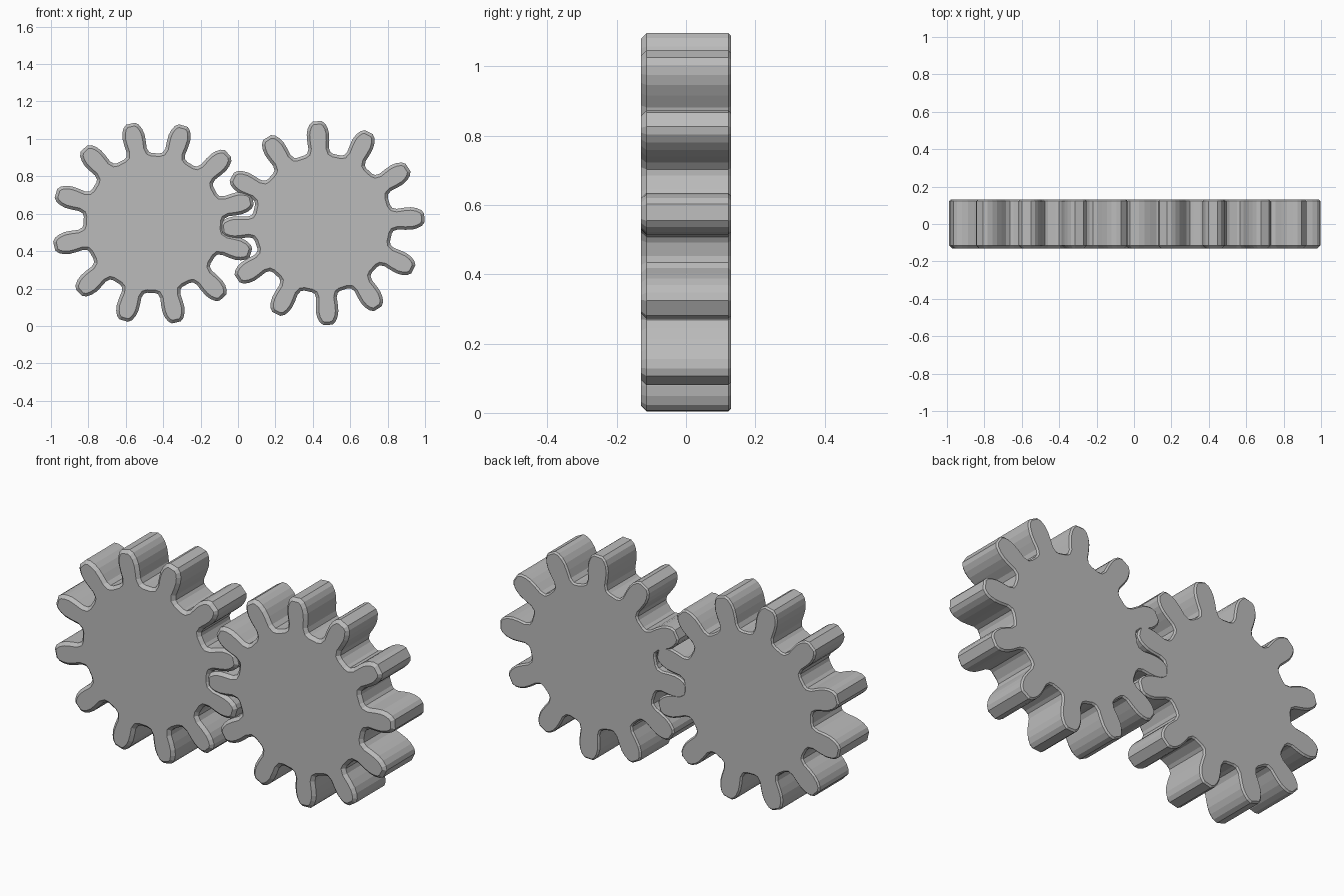
import bpy
import bmesh
from math import sin, cos, radians, pi

if "Cube" in bpy.data.objects:
    bpy.data.objects.remove(bpy.data.objects["Cube"])

TEETH = 12
HALF_DEPTH = 0.13
CENTRE_Z = 0.55

# Half outline of one tooth: (radius along tooth, half width), root to tip
FLANK = [(0.366, 0.077), (0.376, 0.062), (0.40, 0.055), (0.44, 0.059),
         (0.475, 0.060), (0.505, 0.054), (0.53, 0.042), (0.545, 0.024)]
TOOTH = [(r, -w) for r, w in FLANK] + [(r, w) for r, w in reversed(FLANK)]

# Single grey metal
grey = bpy.data.materials.new("grey metal")
grey.use_nodes = True
grey.diffuse_color = (0.5, 0.5, 0.5, 1)
grey.node_tree.nodes["Principled BSDF"].inputs["Base Color"].default_value = (0.5, 0.5, 0.5, 1)


def make_gear(name, x, phase):
    bm = bmesh.new()
    ring = []
    for i in range(TEETH):
        a = radians(phase) + i * 2 * pi / TEETH
        for r, w in TOOTH:
            ring.append(bm.verts.new((r * cos(a) - w * sin(a), -HALF_DEPTH,
                                      r * sin(a) + w * cos(a))))
    front = bm.faces.new(ring)

    # Extrude the outline through to the back
    result = bmesh.ops.extrude_face_region(bm, geom=[front], use_keep_orig=True)
    back_verts = [g for g in result["geom"] if isinstance(g, bmesh.types.BMVert)]
    bmesh.ops.translate(bm, vec=(0, 2 * HALF_DEPTH, 0), verts=back_verts)
    bmesh.ops.recalc_face_normals(bm, faces=bm.faces)

    # Chamfer both rims, the front one wider
    for side, width in ((-1, 0.016), (1, 0.008)):
        rim = [e for e in bm.edges
               if all(abs(v.co.y - side * HALF_DEPTH) < 1e-5 for v in e.verts)]
        bmesh.ops.bevel(bm, geom=rim, offset=width, segments=1,
                        affect='EDGES', clamp_overlap=True)

    mesh = bpy.data.meshes.new(name)
    bm.to_mesh(mesh)
    bm.free()
    mesh.materials.append(grey)
    gear = bpy.data.objects.new(name, mesh)
    gear.location = (x, 0, CENTRE_Z)
    bpy.context.collection.objects.link(gear)


# Two meshing gears side by side
make_gear("right_gear", -0.452, 13)
make_gear("left_gear", 0.452, 3)
